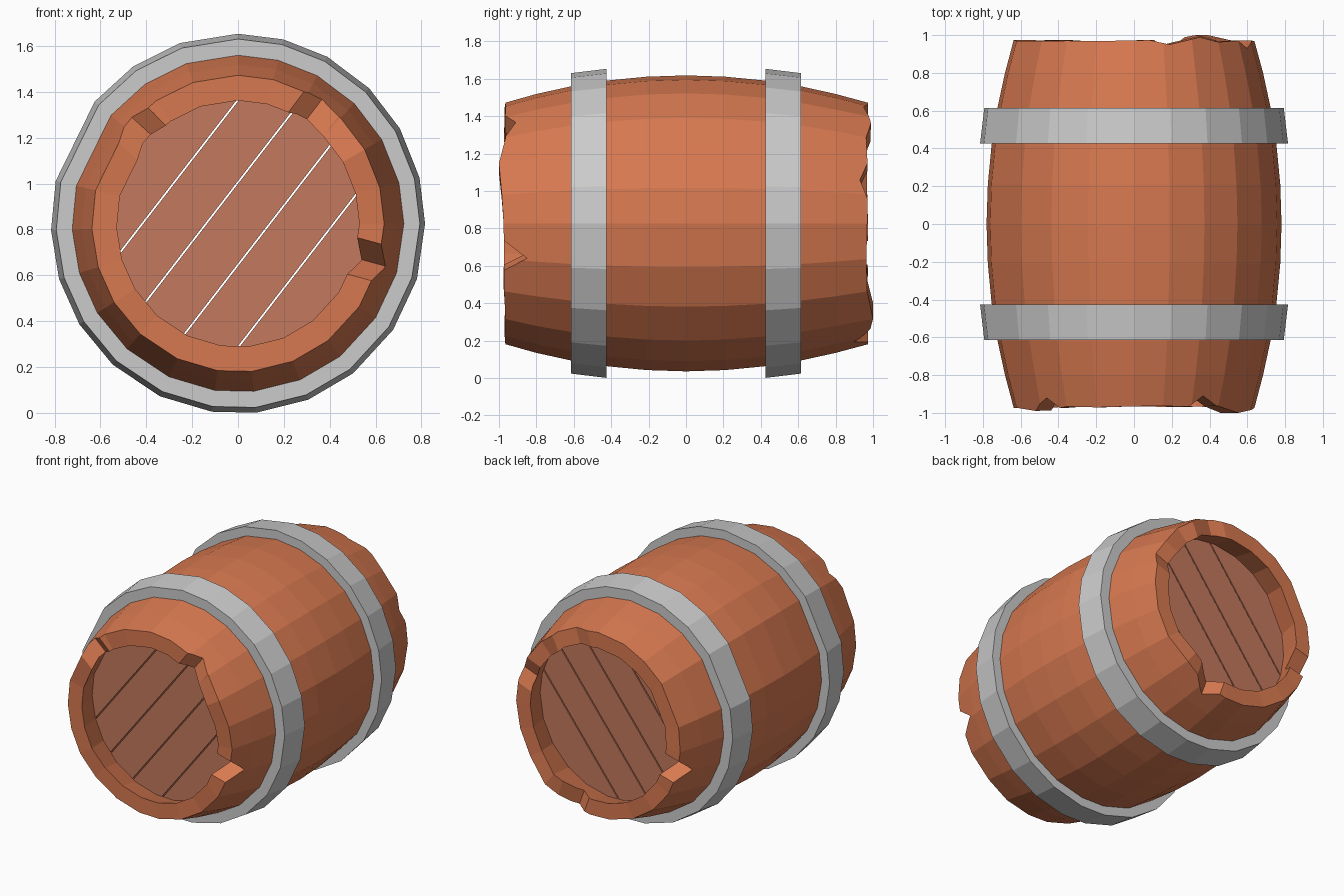
import bpy, bmesh, random
from math import sin, cos, radians
from mathutils import Vector

if "Cube" in bpy.data.objects:
    bpy.data.objects.remove(bpy.data.objects["Cube"])

random.seed(4)
CZ = 0.825
# uneven stave edges, degrees clockwise from the top as seen from the front
ANG = [0, 14, 28.5, 44.5, 60, 76, 90, 107, 124, 142, 158, 174.5, 188, 204.6,
       222, 238, 253, 268, 283, 310, 326, 342]


def material(name, col):
    m = bpy.data.materials.new(name)
    m.diffuse_color = (*col, 1)
    m.use_nodes = True
    m.node_tree.nodes["Principled BSDF"].inputs["Base Color"].default_value = m.diffuse_color
    return m


def polar(a, r, y):
    a = radians(a)
    return Vector((0.985 * r * sin(a), y, CZ + r * cos(a)))


def finish(name, bm, mat=None):
    bmesh.ops.recalc_face_normals(bm, faces=bm.faces)
    me = bpy.data.meshes.new(name)
    bm.to_mesh(me)
    bm.free()
    ob = bpy.data.objects.new(name, me)
    bpy.context.collection.objects.link(ob)
    if mat:
        me.materials.append(mat)
    return ob


def ring_solid(profile, jitter=None):
    """Sweep a closed (radius, y) profile around the barrel axis."""
    bm = bmesh.new()
    cols = []
    for a in ANG:
        cols.append([bm.verts.new(polar(a, r, y + (jitter(a, y) if jitter else 0)))
                     for r, y in profile])
    n = len(profile)
    for i in range(len(cols)):
        c, d = cols[i - 1], cols[i]
        for j in range(n):
            bm.faces.new((c[j - 1], c[j], d[j], d[j - 1]))
    return bm


wood = material("wood", (0.68, 0.19, 0.08))
lid_wood = material("lid_wood", (0.55, 0.19, 0.11))


def bulge(y):
    return 0.793 - 0.146 * (y / 0.97) ** 2


# Barrel body: hollow bulging tube with slightly uneven rims
tips = {(-1, 60): 0.03, (-1, 76): 0.015, (-1, 310): 0.025,
        (1, 28.5): 0.03, (1, 142): 0.03}
wobble = {(s, a): tips.get((s, a), random.uniform(-0.008, 0.006))
          for s in (-1, 1) for a in ANG}


def rim_jitter(a, y):
    if abs(y) < 0.96:
        return 0
    s = 1 if y > 0 else -1
    return s * wobble[(s, a)]


ys = [-0.97, -0.8, -0.62, -0.42, -0.21, 0, 0.21, 0.42, 0.62, 0.8, 0.97]
profile = [(bulge(y), y) for y in ys] + [(bulge(y) - 0.11, y) for y in reversed(ys)]
body = finish("barrel_body", ring_solid(profile, rim_jitter), wood)

# Chipped notches in both rims: (side, angle, half width, depth, apex shift)
chips = [(-1, 105, 0.08, 0.12, 0.01), (-1, 38, 0.10, 0.06, -0.04),
         (-1, 312, 0.08, 0.05, 0.03), (1, 255, 0.08, 0.12, -0.01),
         (1, 160, 0.09, 0.07, 0.03), (1, 69, 0.10, 0.04, 0),
         (1, 17, 0.09, 0.02, 0)]
for s, a, w, d, t in chips:
    bm = bmesh.new()
    tangent = Vector((cos(radians(a)), 0, -sin(radians(a))))
    k = w * (0.13 + d) / d
    for r in (0.42, 0.85):
        p = polar(a, r, 0)
        for off, y in ((t, 0.97 - d), (-k, 1.1), (k, 1.1)):
            bm.verts.new(p + tangent * off + Vector((0, s * y, 0)))
    bmesh.ops.convex_hull(bm, input=bm.verts[:])
    cutter = finish("chip_cutter", bm)
    cutter.hide_render = True
    mod = body.modifiers.new("chip", "BOOLEAN")
    mod.operation = "DIFFERENCE"
    mod.solver = "EXACT"
    mod.object = cutter
    bpy.context.view_layer.objects.active = body
    bpy.ops.object.modifier_apply(modifier=mod.name)
    bpy.data.objects.remove(cutter)

# Metal hoops, wider towards the middle
for name, s in (("front_hoop", -1), ("back_hoop", 1)):
    finish(name, ring_solid([(0.828, s * 0.425), (0.805, s * 0.615),
                             (0.715, s * 0.615), (0.745, s * 0.425)]))

# Recessed lids made of five diagonal planks with thin gaps
across = Vector((-sin(radians(52.3)), 0, cos(radians(52.3))))
edges = [-0.9, -0.33, -0.11, 0.11, 0.33, 0.9]
for side, s in (("front", -1), ("back", 1)):
    for i in range(5):
        bm = bmesh.new()
        disc = bm.faces.new([bm.verts.new(polar(a, 0.61, s * 0.79)) for a in ANG])
        for lim, sign in ((edges[i] + 0.004, -1), (edges[i + 1] - 0.004, 1)):
            bmesh.ops.bisect_plane(bm, geom=bm.verts[:] + bm.edges[:] + bm.faces[:],
                                   plane_co=Vector((0, 0, CZ)) + across * lim,
                                   plane_no=across * sign, clear_outer=True)
        ext = bmesh.ops.extrude_face_region(bm, geom=bm.faces[:], use_keep_orig=True)
        moved = [g for g in ext["geom"] if isinstance(g, bmesh.types.BMVert)]
        bmesh.ops.translate(bm, verts=moved, vec=(0, -s * 0.05, 0))
        finish(f"{side}_lid_plank_{i + 1}", bm, lid_wood)
